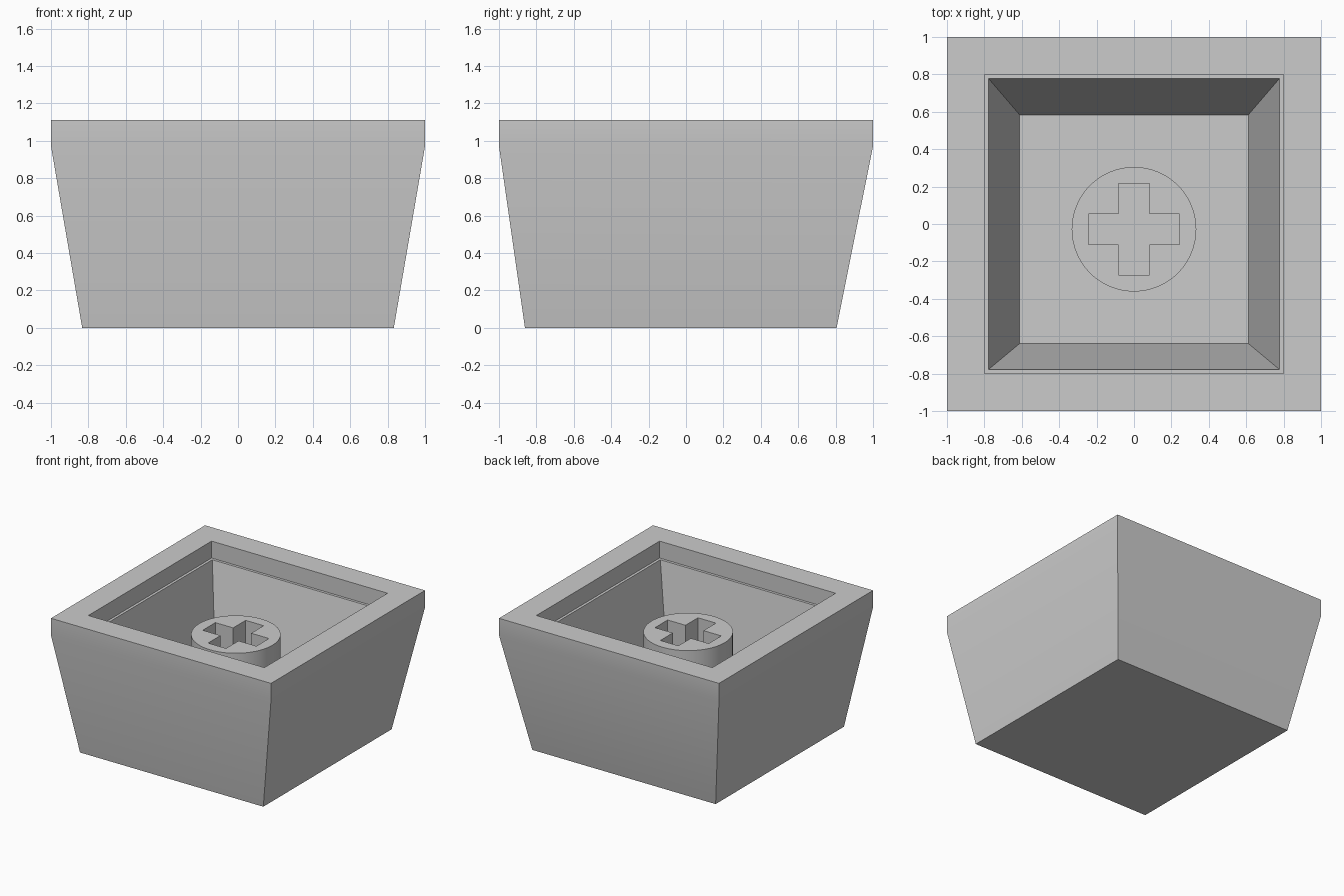
import bpy
import bmesh
import math

cube = bpy.data.objects.get("Cube")
if cube:
    bpy.data.objects.remove(cube, do_unlink=True)

SHIFT = -0.028  # the narrow end and the stem sit slightly toward the front

grey = bpy.data.materials.new("light grey plastic")
grey.use_nodes = True
colour = (0.6, 0.6, 0.6, 1)
grey.diffuse_color = colour
grey.node_tree.nodes["Principled BSDF"].inputs["Base Color"].default_value = colour


def make_object(name, bm):
    bmesh.ops.recalc_face_normals(bm, faces=bm.faces)
    mesh = bpy.data.meshes.new(name)
    bm.to_mesh(mesh)
    bm.free()
    mesh.materials.append(grey)
    obj = bpy.data.objects.new(name, mesh)
    bpy.context.collection.objects.link(obj)
    return obj


def activate(obj):
    bpy.ops.object.select_all(action='DESELECT')
    obj.select_set(True)
    bpy.context.view_layer.objects.active = obj


def smooth(obj):
    activate(obj)
    bpy.ops.object.shade_smooth_by_angle(angle=math.radians(30))


def loft(name, rings):
    """Skin a stack of outlines, closing the first and last."""
    bm = bmesh.new()
    loops = [[bm.verts.new(p) for p in ring] for ring in rings]
    for a, b in zip(loops, loops[1:]):
        n = len(a)
        for i in range(n):
            j = (i + 1) % n
            bm.faces.new((a[i], a[j], b[j], b[i]))
    bm.faces.new(loops[0])
    bm.faces.new(loops[-1])
    return make_object(name, bm)


def square(half, z, y=0):
    return [(sx * half, sy * half + y, z)
            for sx, sy in ((-1, -1), (1, -1), (1, 1), (-1, 1))]


def circle(radius, z, sides=64):
    return [(radius * math.cos(math.tau * i / sides),
             SHIFT + radius * math.sin(math.tau * i / sides), z)
            for i in range(sides)]


def cross(reach, half, z):
    """Plus-shaped outline, one arm at a time."""
    ring = []
    for k in range(4):
        c, s = ((1, 0), (0, 1), (-1, 0), (0, -1))[k]
        for u, v in ((reach, -half), (reach, half), (half, half)):
            ring.append((u * c - v * s, SHIFT + u * s + v * c, z))
    return ring


# Hollow tapered shell: outside, rim, ledge, cavity, floor
shell = loft("shell", [
    square(0.833, 0, SHIFT),
    square(1, 0.972),
    square(1, 1.111),
    square(0.8, 1.111),
    square(0.8, 0.972),
    square(0.778, 0.972),
    square(0.611, 0.111, SHIFT),
])
smooth(shell)

# Round stem with a cross-shaped socket
stem = loft("stem", [circle(0.333, 0.1), circle(0.333, 0.875)])
cutter = loft("socket_cutter", [cross(0.244, 0.082, 0.43), cross(0.244, 0.082, 1)])
cutter.hide_render = True
activate(stem)
cut = stem.modifiers.new("socket", 'BOOLEAN')
cut.operation = 'DIFFERENCE'
cut.solver = 'EXACT'
cut.object = cutter
bpy.ops.object.modifier_apply(modifier=cut.name)
bpy.data.objects.remove(cutter, do_unlink=True)
smooth(stem)
